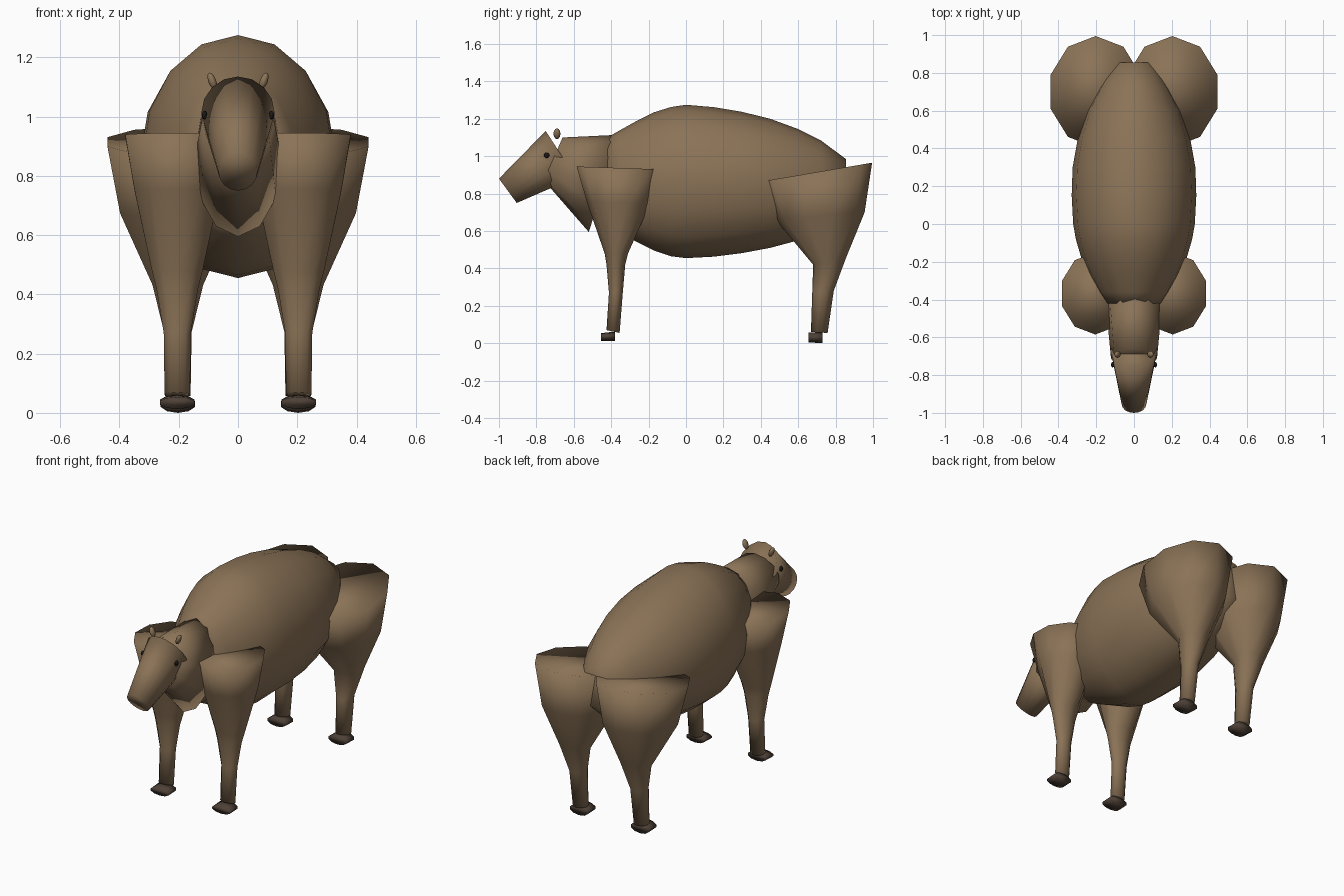
import bpy, bmesh, math
from mathutils import Vector, Matrix


def material(name, rgb):
    m = bpy.data.materials.new(name)
    m.diffuse_color = (*rgb, 1)
    return m


HIDE = material("brown_hide", (0.258, 0.171, 0.095))
HOOF = material("dark_hoof", (0.075, 0.052, 0.038))
EYE = material("black_eye", (0.01, 0.009, 0.008))


def finish(name, bm, mat):
    bmesh.ops.recalc_face_normals(bm, faces=bm.faces)
    for f in bm.faces:
        f.smooth = True
    me = bpy.data.meshes.new(name)
    bm.to_mesh(me)
    bm.free()
    me.materials.append(mat)
    ob = bpy.data.objects.new(name, me)
    bpy.context.collection.objects.link(ob)
    return ob


def loft(name, rings, sides, mat, x=0.0):
    """Capped tube; each ring is (y, z) to (y, z) across the side profile plus a half width."""
    bm = bmesh.new()
    loops = []
    for ya, za, yb, zb, rx in rings:
        a, b = Vector((x, ya, za)), Vector((x, yb, zb))
        mid, half = (a + b) / 2, (b - a) / 2
        loops.append([bm.verts.new(mid + half * math.cos(t) + Vector((rx * math.sin(t), 0, 0)))
                      for t in (2 * math.pi * i / sides for i in range(sides))])
    for p, q in zip(loops, loops[1:]):
        for i in range(sides):
            j = (i + 1) % sides
            bm.faces.new((p[i], p[j], q[j], q[i]))
    bm.faces.new(loops[0])
    bm.faces.new(loops[-1])
    return finish(name, bm, mat)


def ball(name, loc, scale, mat, tilt=0.0):
    bm = bmesh.new()
    mtx = Matrix.Translation(loc) @ Matrix.Rotation(tilt, 4, 'Y') @ Matrix.Diagonal((*scale, 1))
    bmesh.ops.create_uvsphere(bm, u_segments=10, v_segments=6, radius=1, matrix=mtx)
    return finish(name, bm, mat)


# barrel body: y, bottom, top, half width
body = [(-0.42, 0.63, 1.10, 0.15), (-0.36, 0.59, 1.135, 0.19), (-0.27, 0.545, 1.185, 0.24),
        (-0.17, 0.495, 1.235, 0.282), (-0.08, 0.465, 1.263, 0.308), (0.0, 0.455, 1.275, 0.322),
        (0.15, 0.463, 1.262, 0.33), (0.3, 0.482, 1.237, 0.325), (0.45, 0.51, 1.20, 0.298),
        (0.6, 0.55, 1.145, 0.25), (0.72, 0.61, 1.085, 0.188), (0.855, 0.74, 0.985, 0.10)]
loft("body", [(y, b, y, t, w) for y, b, t, w in body], 16, HIDE)

# neck and head
loft("neck", [(-0.52, 0.595, -0.35, 1.115, 0.148), (-0.76, 0.87, -0.66, 1.10, 0.122)], 12, HIDE)
loft("head", [(-0.59, 0.887, -0.75, 1.135, 0.124), (-0.905, 0.75, -1.0, 0.88, 0.066)], 16, HIDE)

# legs: y and z of front edge, y and z of back edge, half width
front_leg = [(-0.585, 0.945, -0.15, 0.93, 0.185), (-0.53, 0.755, -0.19, 0.75, 0.152),
             (-0.435, 0.48, -0.31, 0.48, 0.09), (-0.425, 0.42, -0.325, 0.42, 0.074),
             (-0.412, 0.27, -0.338, 0.27, 0.048), (-0.425, 0.07, -0.355, 0.055, 0.045)]
rear_leg = [(0.405, 0.865, 0.995, 0.965, 0.25), (0.48, 0.66, 0.955, 0.70, 0.205),
            (0.68, 0.42, 0.855, 0.455, 0.09), (0.675, 0.27, 0.79, 0.28, 0.049),
            (0.668, 0.06, 0.757, 0.055, 0.045)]

for side, s in (("left", -1), ("right", 1)):
    loft("front_leg_" + side, front_leg, 10, HIDE, 0.205 * s)
    loft("rear_leg_" + side, rear_leg, 10, HIDE, 0.203 * s)
    # hooves are short drums lying along the body axis
    loft("front_hoof_" + side, [(-0.455, 0.013, -0.455, 0.054, 0.061),
                                (-0.38, 0.013, -0.38, 0.062, 0.061)], 10, HOOF, 0.205 * s)
    loft("rear_hoof_" + side, [(0.655, 0.005, 0.655, 0.058, 0.061),
                               (0.73, 0.0, 0.73, 0.058, 0.061)], 10, HOOF, 0.203 * s)
    # ears and eyes
    ball("ear_" + side, (0.087 * s, -0.69, 1.12), (0.014, 0.019, 0.03), HIDE, 0.35 * s)
    ball("eye_" + side, (0.113 * s, -0.745, 1.005), (0.009, 0.015, 0.015), EYE)
